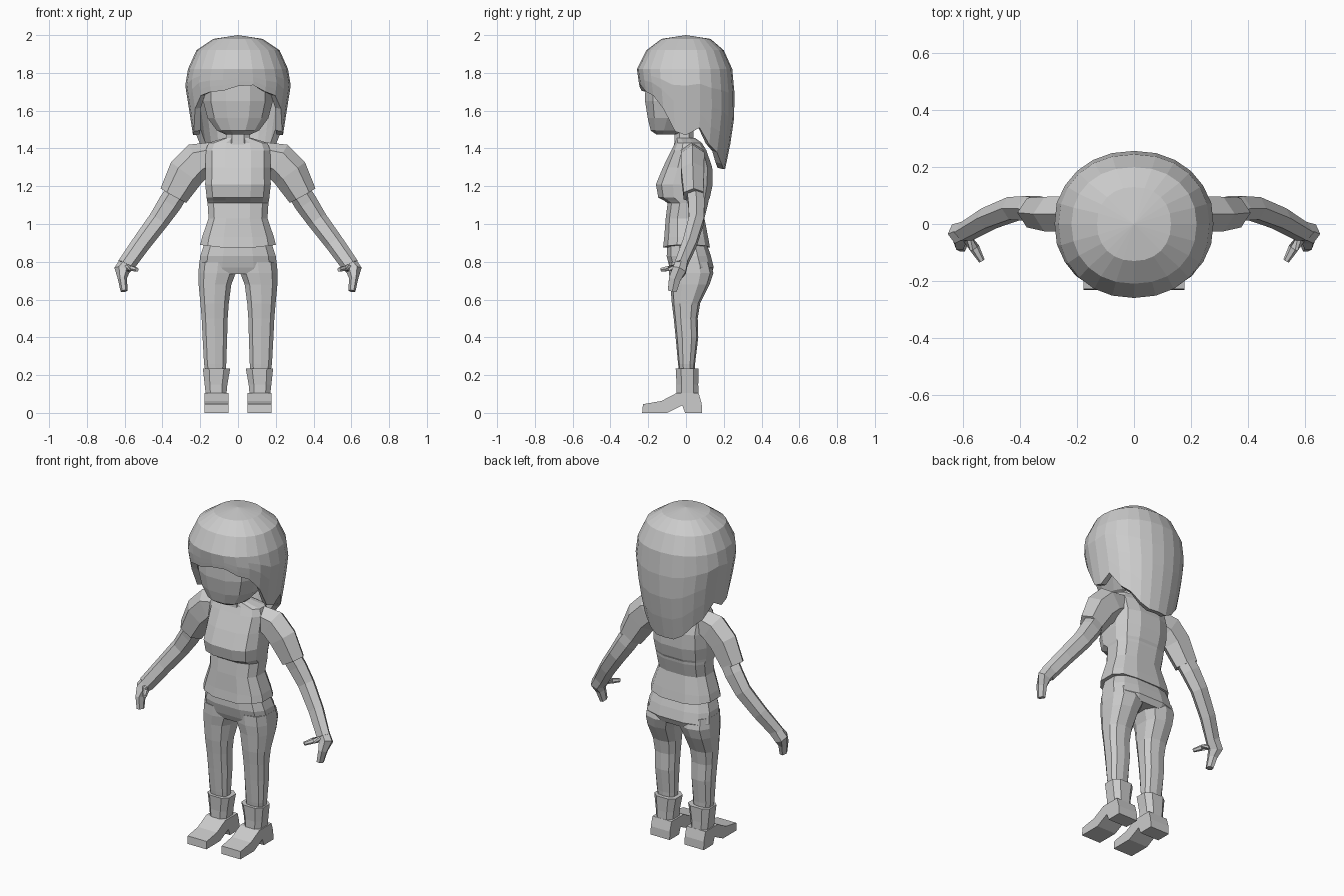
import bpy, bmesh, math
from mathutils import Vector


def add_mesh(name, verts, faces, mirror=False):
    me = bpy.data.meshes.new(name)
    me.from_pydata([tuple(v) for v in verts], [], faces)
    bm = bmesh.new()
    bm.from_mesh(me)
    bmesh.ops.recalc_face_normals(bm, faces=bm.faces)
    bm.to_mesh(me)
    bm.free()
    ob = bpy.data.objects.new(name, me)
    bpy.context.collection.objects.link(ob)
    if mirror:
        ob.modifiers.new("Mirror", 'MIRROR')
    return ob


def bridge(name, rings, mirror=False):
    n = len(rings[0])
    verts = [p for r in rings for p in r]
    faces = [(k * n + i, k * n + (i + 1) % n, (k + 1) * n + (i + 1) % n, (k + 1) * n + i)
             for k in range(len(rings) - 1) for i in range(n)]
    faces += [tuple(range(n)), tuple(range(len(verts) - n, len(verts)))]
    return add_mesh(name, verts, faces, mirror)


def squash(v, p):
    return math.copysign(abs(v) ** p, v)


def loft(name, sections, n=12, p=0.8, mirror=False):
    """Horizontal sections: z, x min, x max, y front, y back."""
    rings = []
    for z, x0, x1, y0, y1 in sections:
        ring = []
        for i in range(n):
            a = 2 * math.pi * (i + 0.5) / n
            ring.append(((x0 + x1) / 2 + (x1 - x0) / 2 * squash(math.cos(a), p),
                         (y0 + y1) / 2 + (y1 - y0) / 2 * squash(math.sin(a), p), z))
        rings.append(ring)
    return bridge(name, rings, mirror)


def limb(name, path, n=6):
    """Mirrored tube along a path: x, y, z, in-plane radius, depth radius."""
    pts = [Vector(q[:3]) for q in path]
    rings = []
    for k, q in enumerate(path):
        t = (pts[min(k + 1, len(pts) - 1)] - pts[max(k - 1, 0)]).normalized()
        ref = Vector((0, 1, 0)) if abs(t.y) < 0.8 else Vector((0, 0, 1))
        u = (ref - t * ref.dot(t)).normalized()
        w = t.cross(u)
        rings.append([pts[k] + w * q[3] * math.cos(a) + u * q[4] * math.sin(a)
                      for a in (2 * math.pi * i / n for i in range(n))])
    return bridge(name, rings, True)


def interp(table, z, col):
    for a, b in zip(table, table[1:]):
        if z >= b[0]:
            f = (a[0] - z) / (a[0] - b[0])
            return a[col] + (b[col] - a[col]) * f
    return table[-1][col]


# Hair: shell whose lower edge varies around the head
profile = [(2.0, 0, 0, 0), (1.98, .13, .13, .13), (1.92, .22, .21, .20), (1.82, .265, .26, .245),
           (1.75, .282, .25, .255), (1.6, .258, .225, .26), (1.45, .235, .19, .24), (1.28, .20, .15, .205)]
half = [1.73, 1.72, 1.70, 1.68, 1.61, 1.49, 1.47, 1.51, 1.42, 1.38, 1.32, 1.29, 1.29]  # front to back
edge = half + half[-2:0:-1]
edge[1], edge[23] = 1.735, 1.705  # uneven fringe
cols = len(edge)
verts, faces = [(0, 0, 2.0)], []
for row in range(7):
    for i, low in enumerate(edge):
        z = (1.98, 1.92, 1.82)[row] if row < 3 else 1.82 + (low - 1.82) * (row - 2) / 4
        a = 2 * math.pi * i / cols
        ry = interp(profile, z, 2 if math.cos(a) > 0 else 3)
        verts.append((interp(profile, z, 1) * squash(math.sin(a), .92), -ry * squash(math.cos(a), .92), z))
for i in range(cols):
    j = (i + 1) % cols
    faces.append((0, 1 + i, 1 + j))
    for r in range(6):
        b = 1 + r * cols
        faces.append((b + i, b + cols + i, b + cols + j, b + j))
hair = add_mesh("hair", verts, faces)
thick = hair.modifiers.new("Thickness", 'SOLIDIFY')
thick.thickness, thick.offset = 0.035, -1

# Head and neck
loft("head", [(1.475, -.07, .07, -.16, -.05), (1.495, -.115, .115, -.19, .03), (1.56, -.165, .165, -.207, .12),
              (1.65, -.19, .19, -.222, .17), (1.76, -.19, .19, -.22, .18), (1.86, -.14, .14, -.16, .14)])
loft("neck", [(1.36, -.08, .08, -.07, .06), (1.44, -.07, .07, -.065, .045), (1.54, -.065, .065, -.06, .04)], 8)

# Shirt, flared at the hem, with bust overhang
shirt = loft("shirt", [(.875, -.205, .205, -.125, .13), (.93, -.195, .195, -.118, .12), (1.03, -.16, .16, -.11, .10),
               (1.11, -.165, .165, -.10, .12), (1.125, -.168, .168, -.12, .122), (1.14, -.17, .17, -.15, .13),
               (1.21, -.178, .178, -.163, .145), (1.30, -.175, .175, -.125, .142), (1.39, -.175, .175, -.08, .11),
               (1.43, -.16, .16, -.06, .085), (1.455, -.075, .075, -.06, .05)], p=.7)
for v in shirt.data.vertices:
    if v.co.z < .9:
        v.co.z += .12 * (abs(v.co.x) - .08)

# Sleeves, arms, hands
limb("sleeve", [(.13, .03, 1.36, .075, .065), (.21, .035, 1.335, .10, .072), (.275, .035, 1.27, .098, .07),
                (.342, .04, 1.15, .078, .06)])
limb("arm", [(.29, .04, 1.22, .06, .05), (.36, .055, 1.11, .062, .05), (.42, .055, 1.02, .055, .046),
             (.51, .02, .90, .05, .042), (.595, -.03, .78, .046, .035)])
limb("hand", [(.58, -.02, .80, .045, .034), (.615, -.035, .755, .042, .042), (.612, -.06, .71, .024, .036),
              (.603, -.073, .645, .019, .027)])
limb("thumb", [(.595, -.04, .77, .022, .02), (.56, -.085, .765, .018, .016), (.535, -.13, .758, .011, .011)])

# Trousers: hips and two legs
loft("trouser_hips", [(.735, -.205, .205, -.075, .135), (.77, -.212, .212, -.09, .15),
                      (.83, -.205, .205, -.105, .135), (.93, -.17, .17, -.10, .10)], p=.7)
loft("trouser_leg", [(.20, .065, .172, -.035, .045), (.26, .06, .182, -.042, .048), (.40, .055, .19, -.055, .065),
                     (.50, .052, .195, -.065, .062), (.58, .046, .202, -.075, .075), (.68, .032, .212, -.083, .125),
                     (.74, .008, .214, -.09, .145), (.80, .002, .208, -.09, .13)], 10, .75, True)

# Boots: flared shaft and a foot extruded sideways with a raised arch
loft("boot_shaft", [(.08, .06, .172, -.055, .07), (.15, .053, .18, -.053, .068), (.235, .037, .19, -.058, .07)],
     8, .7, True)
side = [(.085, 0), (.083, .05), (.067, .105), (-.05, .105), (-.13, .063), (-.228, .046), (-.232, 0),
        (-.1, 0), (-.02, .04), (-.005, 0)]
bridge("boot_foot", [[(x, y, z) for y, z in side] for x in (.05, .178)], True)
